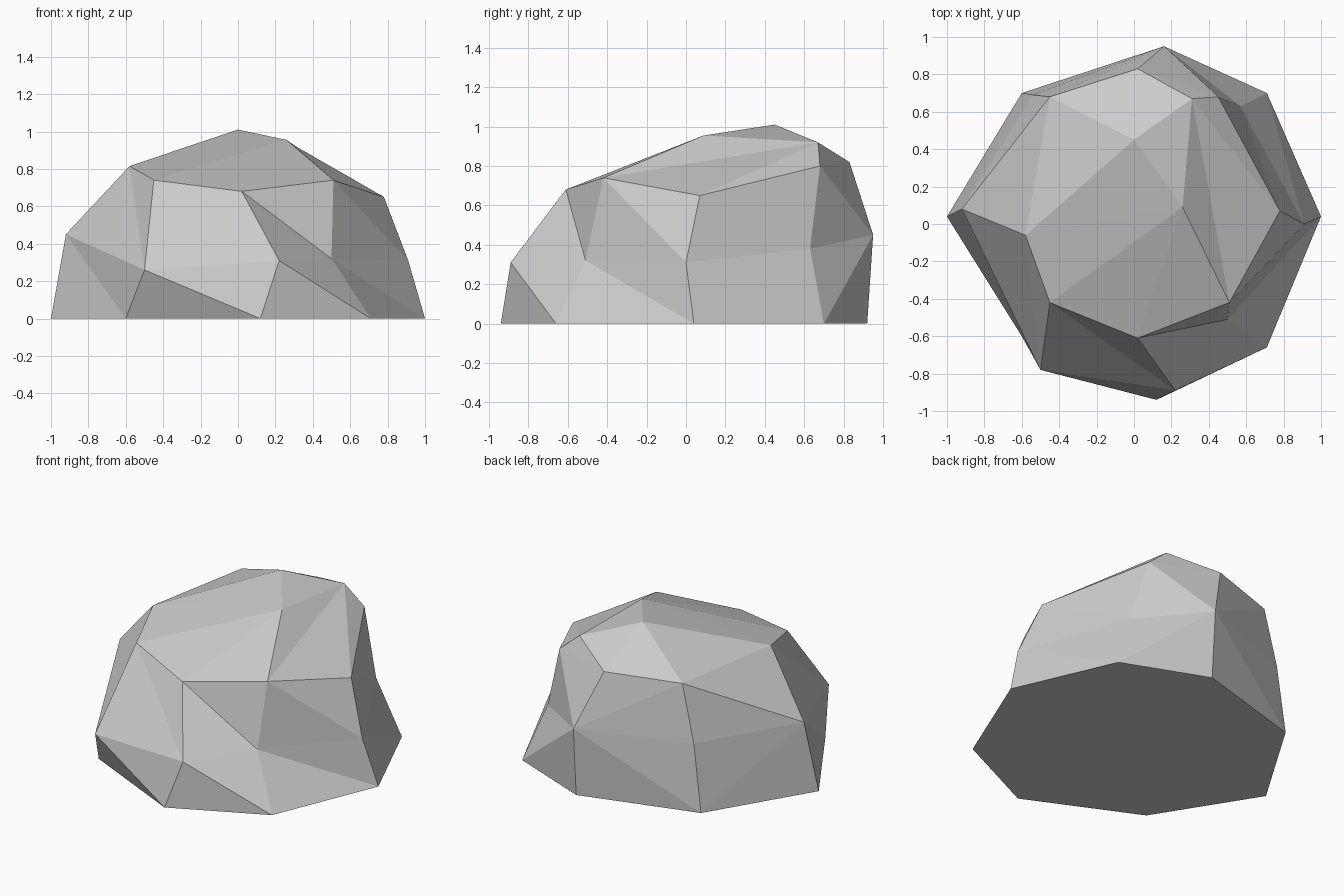
import bpy
import bmesh

# Remove the default object
default = bpy.data.objects.get("Cube")
if default:
    bpy.data.objects.remove(default, do_unlink=True)

# One flat stone colour
stone = bpy.data.materials.new("stone_grey")
stone.use_nodes = True
colour = (0.6, 0.6, 0.6, 1.0)
stone.diffuse_color = colour
shader = next(n for n in stone.node_tree.nodes if n.type == "BSDF_PRINCIPLED")
shader.inputs["Base Color"].default_value = colour
shader.inputs["Roughness"].default_value = 0.9

# Corner rings, each counter-clockwise from the -x side
ground_outline = [(-1, .04), (-.6, -.6), (.12, -.94), (.71, -.66),
                  (1, .04), (.71, .7), (.16, .92), (-.6, .7)]
waist_outline = [(-.92, .08, .45), (-.5, -.78, .26), (.22, -.89, .31), (.5, -.51, .32),
                 (.91, 0, .31), (.57, .63, .38), (.16, .95, .45), (-.54, .69, .44)]
shoulder_outline = [(-.58, -.06, .815), (-.45, -.42, .74), (.02, -.61, .68), (.51, -.42, .74),
                    (.78, .07, .65), (.45, .68, .8), (.02, .83, .82), (-.45, .68, .81)]
peak_points = [(.26, .09, .955), (.31, .67, .92), (0, .45, 1.01)]

bm = bmesh.new()


def add_ring(points):
    return [bm.verts.new(p) for p in points]


def bridge(lower, upper, rising):
    """Join two rings with triangles; sides in 'rising' use the other diagonal."""
    count = len(lower)
    for i in range(count):
        j = (i + 1) % count
        a, b, c, d = lower[i], lower[j], upper[j], upper[i]
        if i in rising:
            bm.faces.new((a, b, c))
            bm.faces.new((a, c, d))
        else:
            bm.faces.new((a, b, d))
            bm.faces.new((b, c, d))


ground = add_ring([(x, y, 0) for x, y in ground_outline])
waist = add_ring(waist_outline)
shoulder = add_ring(shoulder_outline)
peaks = add_ring(peak_points)

# Sides and flat underside
bridge(ground, waist, rising={5, 7})
bridge(waist, shoulder, rising={6})
bm.faces.new(list(reversed(ground)))

# Crown: each peak fans over part of the shoulder, then the gaps are closed
spans = [(0, 3), (3, 6), (6, 8)]
for k, (start, end) in enumerate(spans):
    for i in range(start, end):
        bm.faces.new((shoulder[i], shoulder[(i + 1) % 8], peaks[k]))
    bm.faces.new((shoulder[end % 8], peaks[(k + 1) % 3], peaks[k]))
bm.faces.new(peaks)

bmesh.ops.recalc_face_normals(bm, faces=bm.faces)
mesh = bpy.data.meshes.new("boulder")
bm.to_mesh(mesh)
bm.free()

# Flat-shaded boulder object
mesh.materials.append(stone)
boulder = bpy.data.objects.new("boulder", mesh)
bpy.context.scene.collection.objects.link(boulder)
